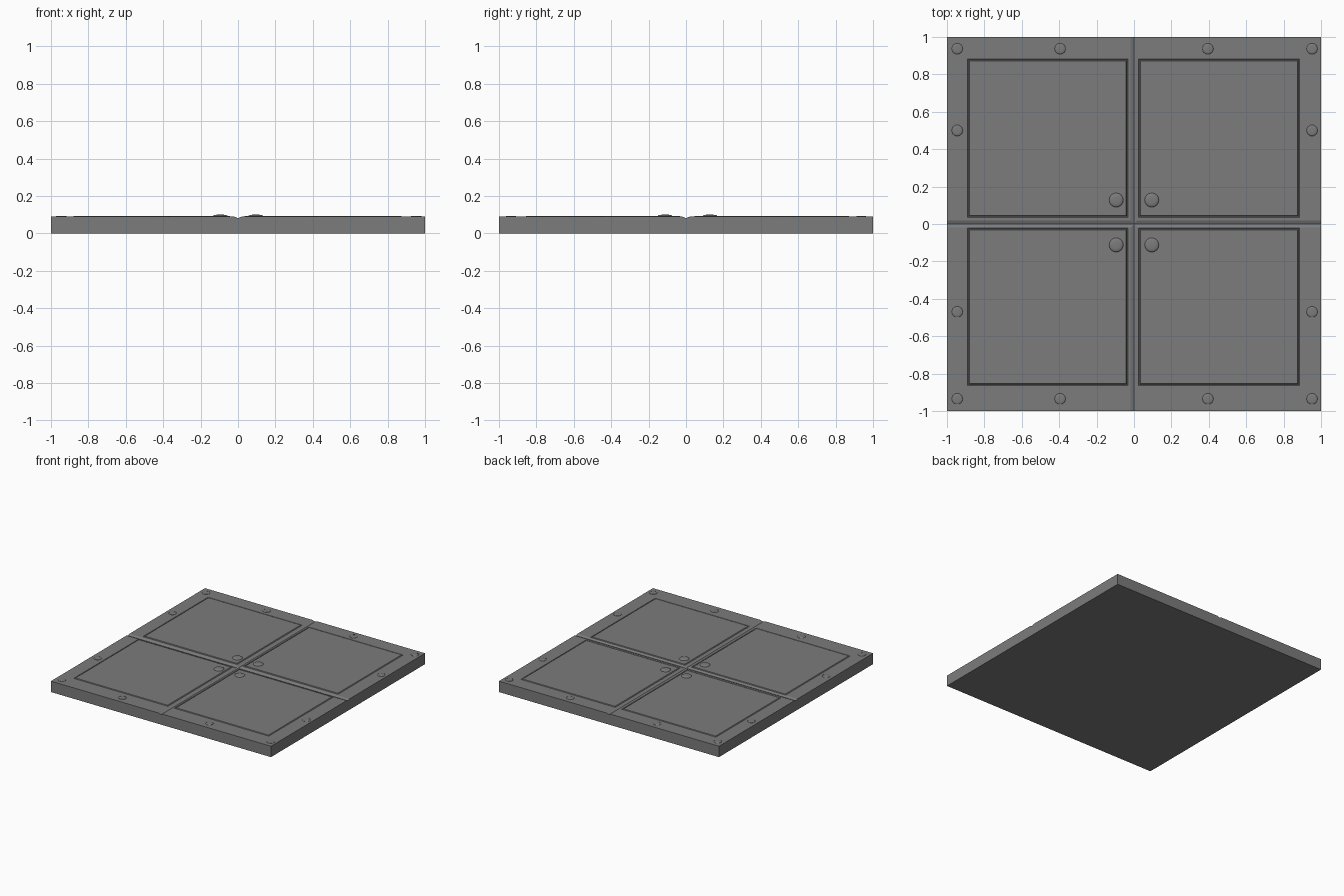
import bpy, bmesh, math

if "Cube" in bpy.data.objects:
    bpy.data.objects.remove(bpy.data.objects["Cube"])

grey = bpy.data.materials.new("worn steel grey")
grey.diffuse_color = (0.2, 0.2, 0.2, 1)
grey.use_nodes = True
grey.node_tree.nodes["Principled BSDF"].inputs["Base Color"].default_value = grey.diffuse_color


def make_object(name, bm):
    bmesh.ops.recalc_face_normals(bm, faces=bm.faces)
    mesh = bpy.data.meshes.new(name)
    bm.to_mesh(mesh)
    bm.free()
    mesh.materials.append(grey)
    ob = bpy.data.objects.new(name, mesh)
    bpy.context.collection.objects.link(ob)
    return ob


def quarter_tile(name, sx, sy):
    """Slab quarter: bevelled middle joint, frame, thin groove and raised panel."""
    px0, px1 = (0.025, 0.885) if sx > 0 else (0.032, 0.89)
    py0, py1 = (0.036, 0.882) if sy > 0 else (0.022, 0.864)
    e = 0.020
    rings = [(0, 0, 1, 1, 0.0), (0, 0, 1, 1, 0.081),
             (e, e, 1, 1, 0.0895),
             (px0, py0, px1, py1, 0.0895),
             (px0 + .003, py0 + .003, px1 - .003, py1 - .003, 0.085),
             (px0 + .006, py0 + .006, px1 - .006, py1 - .006, 0.085),
             (px0 + .010, py0 + .010, px1 - .010, py1 - .010, 0.092)]
    bm = bmesh.new()
    loops = []
    for x0, y0, x1, y1, z in rings:
        corners = [(x0, y0), (x1, y0), (x1, y1), (x0, y1)]
        loops.append([bm.verts.new((sx * x, sy * y, z)) for x, y in corners])
    bm.faces.new(loops[0])
    bm.faces.new(loops[-1])
    for a, b in zip(loops, loops[1:]):
        for i in range(4):
            j = (i + 1) % 4
            bm.faces.new((a[i], a[j], b[j], b[i]))
    make_object(name, bm)


def button(name, x, y, radius, z0, z1, sides=16):
    """Low domed rivet head made from stacked rings."""
    bm = bmesh.new()
    h = z1 - z0
    profile = [(1, -0.3), (1, 0.25), (0.85, 0.72), (0.5, 0.95)]
    loops = []
    for r, t in profile:
        loops.append([bm.verts.new((x + radius * r * math.cos(2 * math.pi * i / sides),
                                    y + radius * r * math.sin(2 * math.pi * i / sides),
                                    z0 + h * t)) for i in range(sides)])
    tip = bm.verts.new((x, y, z1))
    bm.faces.new(loops[0])
    for i in range(sides):
        j = (i + 1) % sides
        for a, b in zip(loops, loops[1:]):
            bm.faces.new((a[i], a[j], b[j], b[i]))
        bm.faces.new((loops[-1][i], loops[-1][j], tip))
    ob = make_object(name, bm)
    for p in ob.data.polygons:
        p.use_smooth = len(p.vertices) <= 4


# Four quarter tiles, each with one button near the middle
for sx in (-1, 1):
    for sy in (-1, 1):
        side = ("front_" if sy < 0 else "back_") + ("left" if sx < 0 else "right")
        quarter_tile("tile_" + side, sx, sy)
        button("button_" + side, sx * 0.095, 0.128 if sy > 0 else -0.112, 0.038, 0.092, 0.1)

# Flat rivets along the outer frame
for y in (0.937, -0.935):
    for x in (-0.945, -0.395, 0.395, 0.952):
        button("frame_rivet", x, y, 0.03, 0.0895, 0.0935, 10)
for y in (0.5, -0.47):
    for x in (-0.945, 0.952):
        button("frame_rivet", x, y, 0.03, 0.0895, 0.0935, 10)
